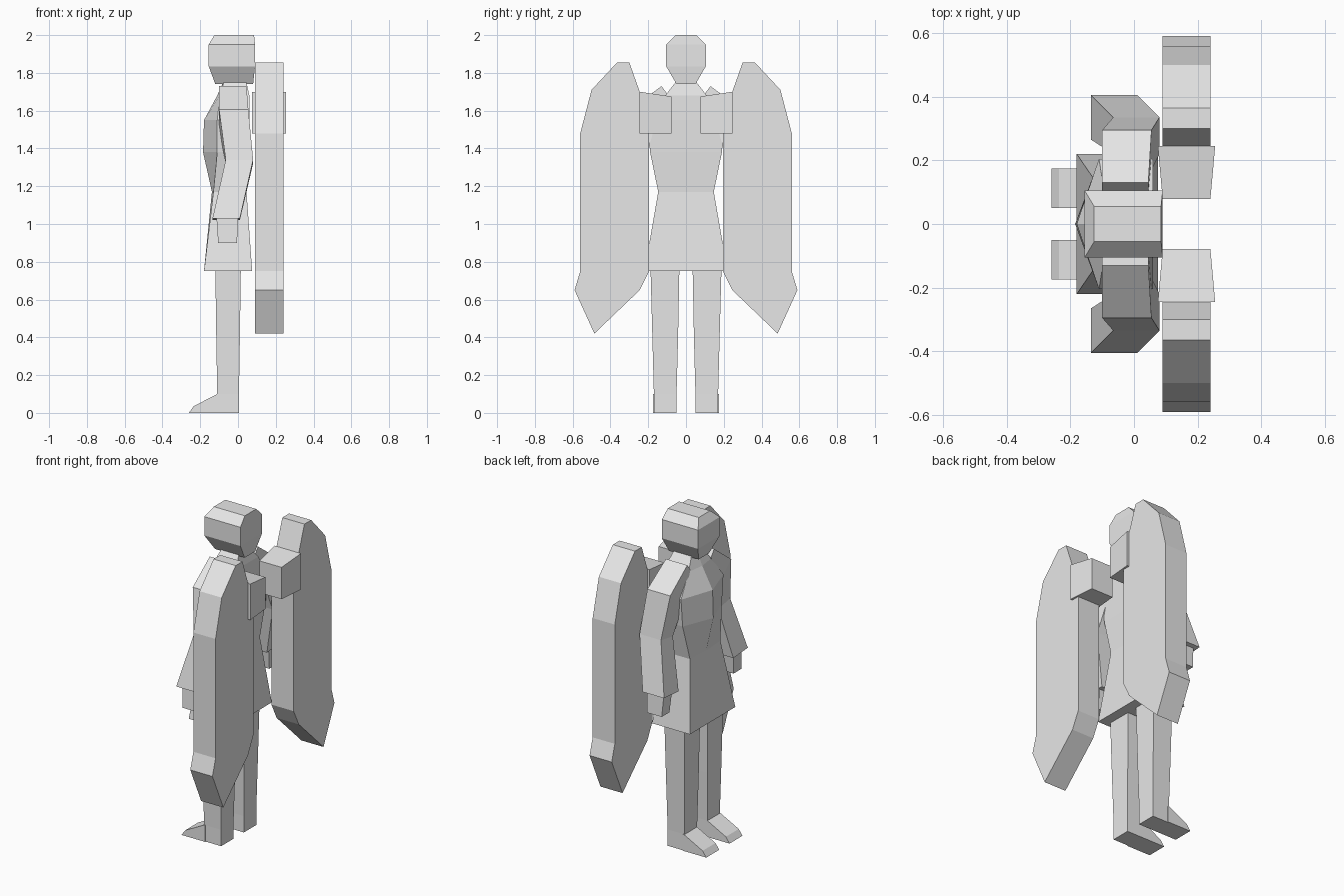
import bpy, bmesh

if "Cube" in bpy.data.objects:
    bpy.data.objects.remove(bpy.data.objects["Cube"])

grey = bpy.data.materials.new("light_grey")
grey.diffuse_color = (0.8, 0.8, 0.8, 1)
grey.use_nodes = True
grey.node_tree.nodes["Principled BSDF"].inputs["Base Color"].default_value = grey.diffuse_color


def loft(name, rings, mirror=True):
    """Skin a list of equal-length point rings, cap both ends, mirror over y."""
    bm = bmesh.new()
    vs = [[bm.verts.new(p) for p in ring] for ring in rings]
    n = len(vs[0])
    for a, b in zip(vs, vs[1:]):
        for i in range(n):
            j = (i + 1) % n
            bm.faces.new((a[i], a[j], b[j], b[i]))
    bm.faces.new(vs[0])
    bm.faces.new(vs[-1])
    bmesh.ops.recalc_face_normals(bm, faces=bm.faces)
    mesh = bpy.data.meshes.new(name)
    bm.to_mesh(mesh)
    bm.free()
    mesh.materials.append(grey)
    ob = bpy.data.objects.new(name, mesh)
    bpy.context.collection.objects.link(ob)
    if mirror:
        m = ob.modifiers.new("mirror", 'MIRROR')
        m.use_axis = (False, True, False)
        m.use_mirror_merge = False
    return ob


def rect(x0, x1, y0, y1, z):
    return [(x0, y0, z), (x1, y0, z), (x1, y1, z), (x0, y1, z)]


def limb_ring(x0, x1, inner, outer):
    """Tilted arm section given by its inner and outer (y, z)."""
    return [(x0, *inner), (x1, *inner), (x1, *outer), (x0, *outer)]


# Head: faceted block
loft("head", [rect(x0, x1, -w, w, z) for x0, x1, w, z in (
    (-0.12, 0.08, 0.05, 1.74), (-0.155, 0.09, 0.105, 1.835),
    (-0.155, 0.09, 0.105, 1.95), (-0.125, 0.085, 0.055, 2.0))], False)

# Torso with neck, ridged chest and flared hem
# height, half width, back x, front side x, front centre x
torso = ((0.75, 0.22, 0.075, -0.18, -0.18), (1.17, 0.147, 0.045, -0.13, -0.138),
         (1.38, 0.19, 0.055, -0.11, -0.185), (1.55, 0.205, 0.06, -0.11, -0.18),
         (1.68, 0.11, 0.06, -0.095, -0.11), (1.77, 0.04, 0.04, -0.07, -0.07))
loft("torso", [[(b, -w, z), (b, w, z), (f, w, z), (c, 0, z), (f, -w, z)]
               for z, w, b, f, c in torso], False)

# Arms: shoulder, upper arm, elbow, wide cuff
loft("arms", [
    limb_ring(-0.10, 0.045, (0.10, 1.69), (0.13, 1.73)),
    limb_ring(-0.10, 0.055, (0.17, 1.50), (0.295, 1.605)),
    limb_ring(-0.065, 0.08, (0.22, 1.32), (0.335, 1.34)),
    limb_ring(-0.135, 0.01, (0.265, 1.02), (0.405, 1.03))])
loft("hands", [rect(-0.115, 0.0, 0.295, 0.375, 1.05),
               rect(-0.105, -0.005, 0.31, 0.385, 0.90)])

# Legs and feet
loft("legs", [rect(-0.11, 0.005, 0.05, 0.17, 0.0),
              rect(-0.11, 0.005, 0.05, 0.17, 0.10),
              rect(-0.115, 0.01, 0.042, 0.178, 0.40),
              rect(-0.12, 0.015, 0.035, 0.188, 0.77)])
foot = ((-0.10, 0), (-0.26, 0), (-0.235, 0.035), (-0.11, 0.10), (-0.10, 0.10))
loft("feet", [[(x, y, z) for x, z in foot] for y in (0.05, 0.175)])

# Wings: thick flat outline
wing = ((0.195, 0.75), (0.195, 1.48), (0.245, 1.70), (0.30, 1.855),
        (0.365, 1.855), (0.50, 1.71), (0.56, 1.48), (0.56, 0.75),
        (0.59, 0.65), (0.485, 0.42), (0.245, 0.65))
loft("wings", [[(x, y, z) for y, z in wing] for x in (0.09, 0.24)])

# Wing joints: blocks that widen outward
loft("wing_joints", [
    [(x0, y, 1.48), (x1, y, 1.48), (x1, y, top), (x0, y, top)]
    for y, x0, x1, top in ((0.078, 0.09, 0.24, 1.675), (0.245, 0.075, 0.255, 1.70))])
